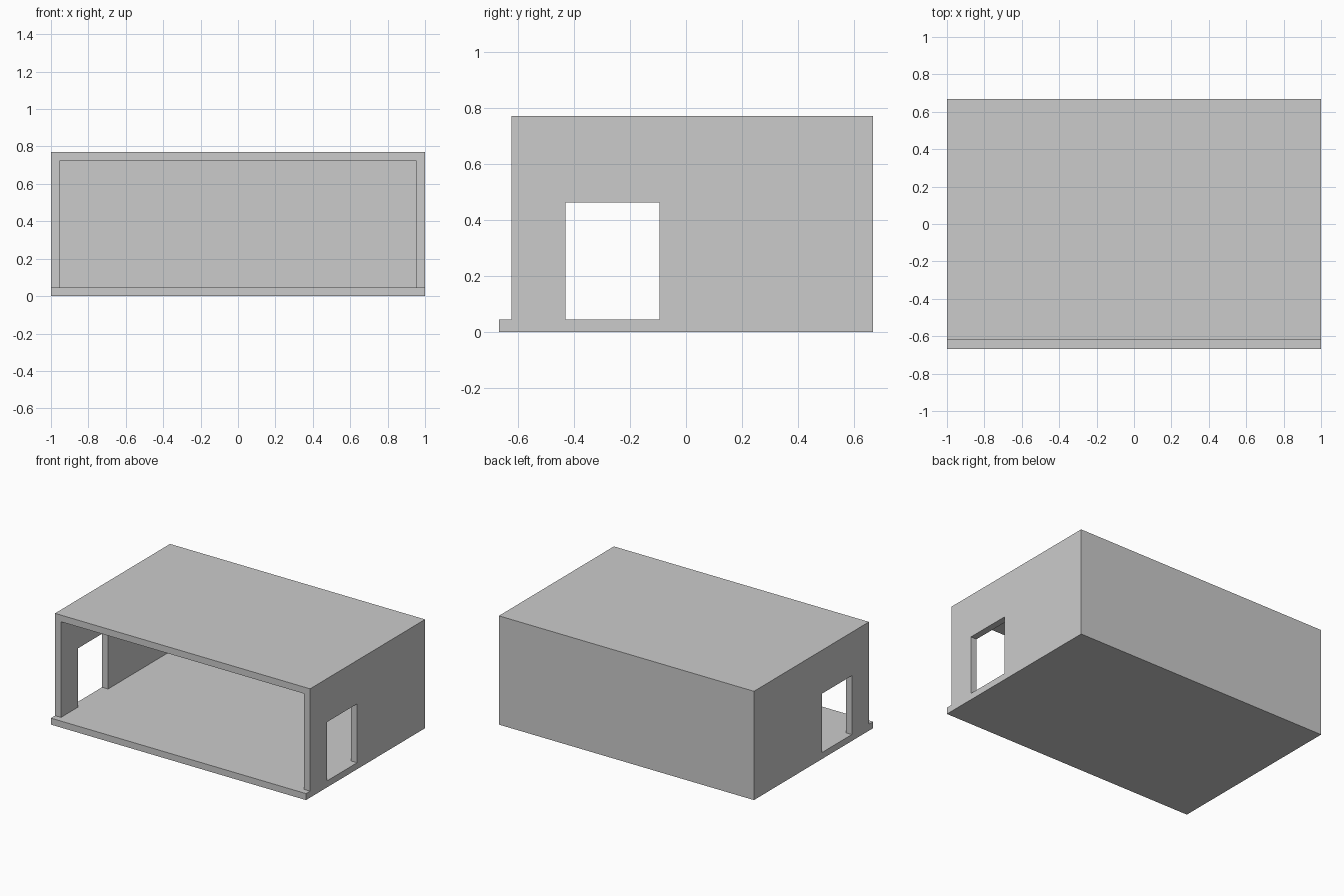
import bpy
import bmesh

default = bpy.data.objects.get("Cube")
if default:
    bpy.data.objects.remove(default, do_unlink=True)

HALF_X, HALF_Y = 1.0, 0.667
WALL, FLOOR, HEIGHT = 0.047, 0.046, 0.771
SHELL_FRONT = -0.621

# Plain grey finish
grey = bpy.data.materials.new("plain_grey")
grey.use_nodes = True
colour = (0.6, 0.6, 0.6, 1)
grey.diffuse_color = colour
grey.node_tree.nodes["Principled BSDF"].inputs["Base Color"].default_value = colour


def extrude_side_profile(name, points, half_width):
    """Extrude a closed (y, z) outline across x, centred on x = 0."""
    bm = bmesh.new()
    face = bm.faces.new([bm.verts.new((-half_width, y, z)) for y, z in points])
    extruded = bmesh.ops.extrude_face_region(bm, geom=[face])["geom"]
    verts = [v for v in extruded if isinstance(v, bmesh.types.BMVert)]
    bmesh.ops.translate(bm, verts=verts, vec=(2 * half_width, 0, 0))
    bmesh.ops.recalc_face_normals(bm, faces=bm.faces)
    mesh = bpy.data.meshes.new(name)
    bm.to_mesh(mesh)
    bm.free()
    mesh.materials.append(grey)
    obj = bpy.data.objects.new(name, mesh)
    bpy.context.collection.objects.link(obj)
    return obj


def rectangle(y0, y1, z0, z1):
    return [(y0, z0), (y1, z0), (y1, z1), (y0, z1)]


def cut(target, cutter):
    """Subtract the cutter permanently, then discard it."""
    cutter.hide_render = True
    mod = target.modifiers.new("opening", "BOOLEAN")
    mod.operation = "DIFFERENCE"
    mod.solver = "EXACT"
    mod.object = cutter
    bpy.context.view_layer.objects.active = target
    bpy.ops.object.modifier_apply(modifier=mod.name)
    bpy.data.objects.remove(cutter, do_unlink=True)


# Building block with the floor slab projecting at the front
building = extrude_side_profile("building_shell", [
    (-HALF_Y, 0), (HALF_Y, 0), (HALF_Y, HEIGHT),
    (SHELL_FRONT, HEIGHT), (SHELL_FRONT, FLOOR), (-HALF_Y, FLOOR),
], HALF_X)

# Room, open at the front
cut(building, extrude_side_profile(
    "room_cutter", rectangle(-1, HALF_Y - WALL, FLOOR, HEIGHT - WALL), HALF_X - WALL))

# Doorways through both side walls
cut(building, extrude_side_profile(
    "doorway_cutter", rectangle(-0.429, -0.094, FLOOR, 0.463), HALF_X + 0.2))
